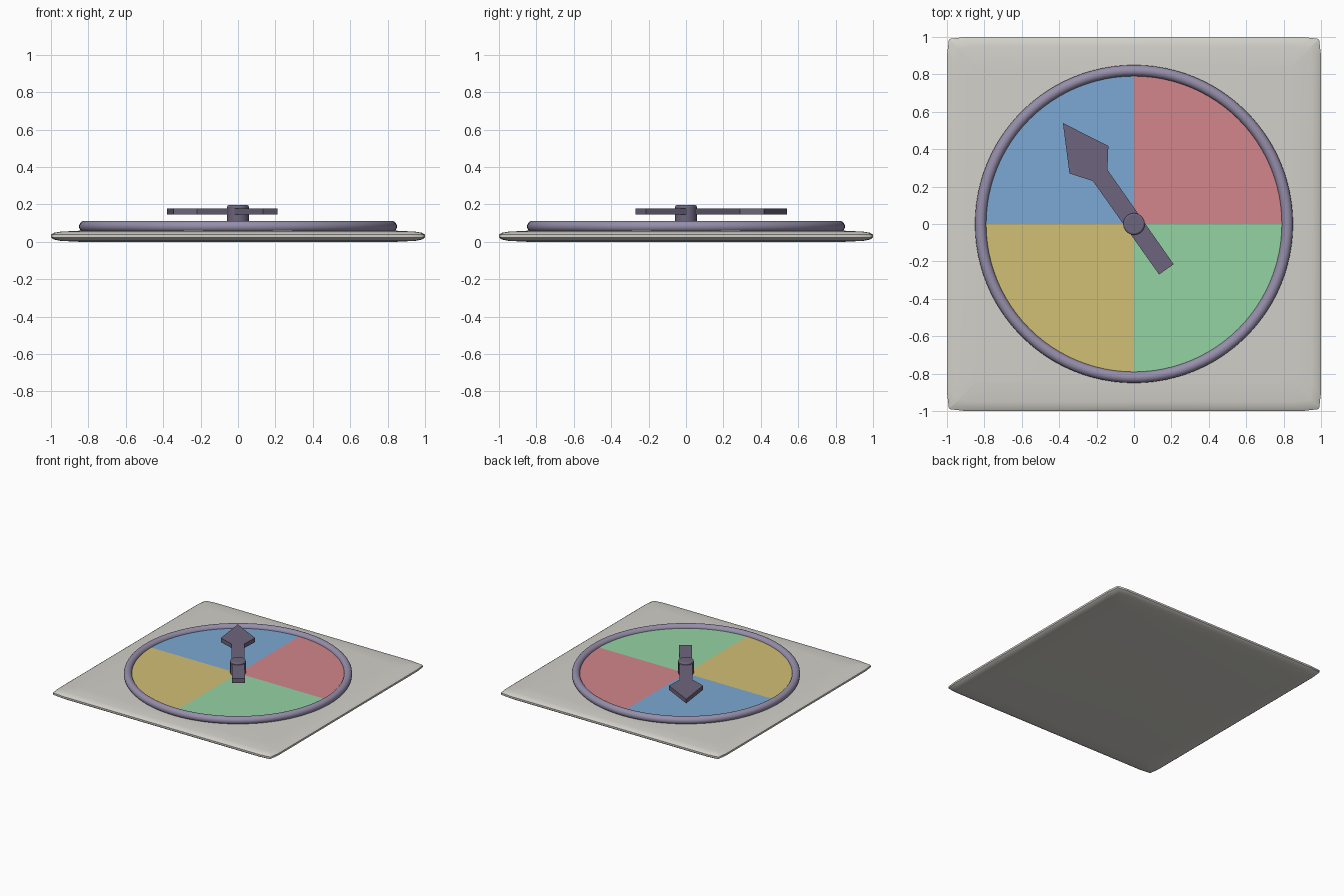
import bpy, bmesh, math

cube = bpy.data.objects.get("Cube")
if cube:
    bpy.data.objects.remove(cube, do_unlink=True)


def material(name, rgb):
    lin = [((c / 255 + 0.055) / 1.055) ** 2.4 for c in rgb] + [1.0]
    m = bpy.data.materials.new(name)
    m.use_nodes = True
    m.diffuse_color = lin
    m.node_tree.nodes["Principled BSDF"].inputs["Base Color"].default_value = lin
    return m


def finish(name, *mats, smooth=None):
    ob = bpy.context.object
    ob.name = name
    for m in mats:
        ob.data.materials.append(m)
    if smooth:
        bpy.ops.object.shade_smooth_by_angle(angle=math.radians(smooth))
    return ob


def from_bmesh(bm, name, *mats, smooth=None):
    bmesh.ops.recalc_face_normals(bm, faces=bm.faces)
    mesh = bpy.data.meshes.new(name)
    bm.to_mesh(mesh)
    bm.free()
    ob = bpy.data.objects.new(name, mesh)
    bpy.context.collection.objects.link(ob)
    bpy.ops.object.select_all(action='DESELECT')
    ob.select_set(True)
    bpy.context.view_layer.objects.active = ob
    return finish(name, *mats, smooth=smooth)


stone = material("warm grey", (210, 208, 201))
purple = material("light purple", (150, 142, 170))
dark = material("dark purple", (109, 101, 125))
quarters = [material("red", (210, 134, 139)), material("blue", (123, 169, 211)),
            material("yellow", (209, 191, 117)), material("green", (148, 211, 163))]

# Base: square pillow slab lofted through rings with slightly tapered corners
bm = bmesh.new()
profile = [(0.85, 0), (0.95, 0.005), (0.985, 0.012), (1, 0.023),
           (1, 0.038), (0.985, 0.048), (0.95, 0.054), (0.85, 0.059)]
rings = []
for half, z in profile:
    ring = []
    for k in range(4):
        c, s = round(math.cos(k * math.pi / 2)), round(math.sin(k * math.pi / 2))
        for x, y in ((1, -0.9), (1, 0), (1, 0.9), (0.99, 0.985), (0.985, 0.99)):
            ring.append(bm.verts.new(((x * c - y * s) * half, (x * s + y * c) * half, z)))
    rings.append(ring)
for a, b in zip(rings, rings[1:]):
    for i in range(len(a)):
        j = (i + 1) % len(a)
        bm.faces.new((a[i], a[j], b[j], b[i]))
bm.faces.new(rings[0])
bm.faces.new(rings[-1])
from_bmesh(bm, "base_board", stone, smooth=50)

# Dial: disc coloured by quadrant
bpy.ops.mesh.primitive_cylinder_add(vertices=96, radius=0.81, depth=0.035,
                                    end_fill_type='TRIFAN', location=(0, 0, 0.0675))
dial = finish("dial", *quarters)
for p in dial.data.polygons:
    angle = math.atan2(p.center.y, p.center.x) % math.tau
    p.material_index = int(angle // (math.pi / 2))

# Rim around the dial
bpy.ops.mesh.primitive_torus_add(major_segments=96, minor_segments=20, major_radius=0.82,
                                 minor_radius=0.03, location=(0, 0, 0.082))
finish("rim", purple, smooth=60)

# Pointer: extruded arrow outline
outline = [(-0.38, 0.54), (-0.345, 0.27), (-0.22, 0.23), (0.134, -0.27),
           (0.212, -0.215), (-0.142, 0.29), (-0.137, 0.417)]
bm = bmesh.new()
face = bm.faces.new([bm.verts.new((x, y, 0.145)) for x, y in outline])
new = bmesh.ops.extrude_face_region(bm, geom=[face])["geom"]
bmesh.ops.translate(bm, vec=(0, 0, 0.034),
                    verts=[g for g in new if isinstance(g, bmesh.types.BMVert)])
from_bmesh(bm, "pointer", dark)

# Hub pin through the pointer
bpy.ops.mesh.primitive_cylinder_add(vertices=32, radius=0.058, depth=0.116, location=(0, 0, 0.138))
hub = finish("hub_pin", dark)
bevel = hub.modifiers.new("soft_edge", 'BEVEL')
bevel.width = 0.01
bevel.segments = 3
bevel.limit_method = 'ANGLE'
bpy.ops.object.shade_smooth_by_angle(angle=math.radians(40))
